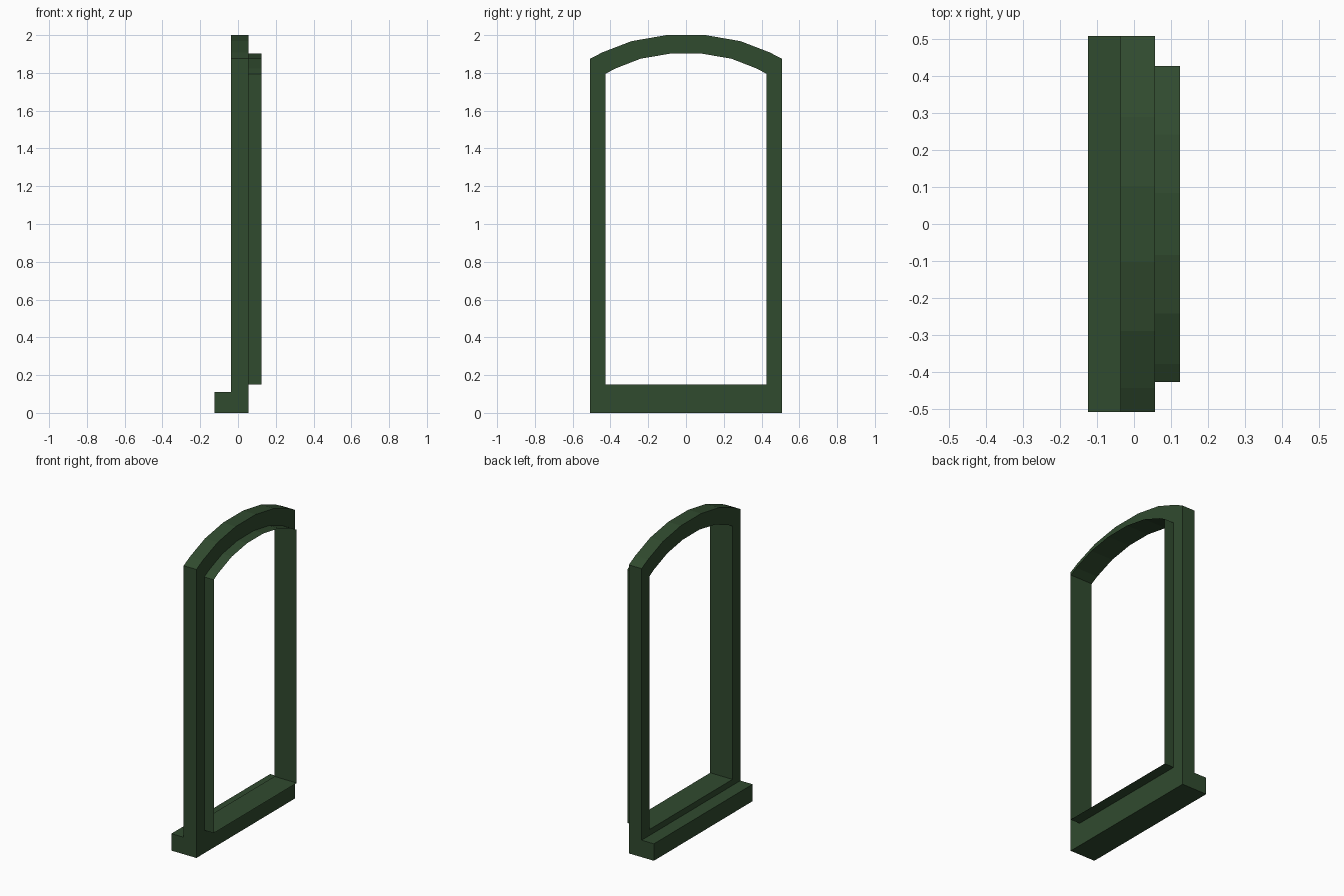
import bpy, bmesh

if "Cube" in bpy.data.objects:
    bpy.data.objects.remove(bpy.data.objects["Cube"])

X_SILL, X_BACK, X_FRONT, X_LINER = -0.124, -0.036, 0.056, 0.124

green = bpy.data.materials.new("dark_green_paint")
green.diffuse_color = (0.030, 0.069, 0.028, 1)
green.use_nodes = True
green.node_tree.nodes["Principled BSDF"].inputs["Base Color"].default_value = green.diffuse_color


def make(name, build):
    bm = bmesh.new()
    build(bm)
    mesh = bpy.data.meshes.new(name)
    bm.to_mesh(mesh)
    bm.free()
    mesh.materials.append(green)
    obj = bpy.data.objects.new(name, mesh)
    bpy.context.collection.objects.link(obj)


def mirrored(half):
    # closed loop, from the +y side over the arch to the -y side
    return half + [(-y, z) for y, z in reversed(half)]


outer = mirrored([(0.507, 0), (0.507, 1.875), (0.442, 1.909), (0.288, 1.968), (0.103, 2.0)])
inner = mirrored([(0.426, 0.149), (0.426, 1.795), (0.377, 1.822), (0.241, 1.875), (0.084, 1.902)])


def ring(bm, loop, x):
    return [bm.verts.new((x, y, z)) for y, z in loop]


def bridge(bm, a, b):
    n = len(a)
    for i in range(n):
        j = (i + 1) % n
        bm.faces.new((a[i], a[j], b[j], b[i]))


# Arched frame with a flat front and back
def frame(bm):
    rings = [ring(bm, outer, X_FRONT), ring(bm, inner, X_FRONT),
             ring(bm, inner, X_BACK), ring(bm, outer, X_BACK)]
    for k in range(4):
        bridge(bm, rings[k], rings[(k + 1) % 4])
    bmesh.ops.recalc_face_normals(bm, faces=bm.faces)


# Thin sheet continuing the opening walls forward, facing the opening
def liner(bm):
    bridge(bm, ring(bm, inner, X_LINER), ring(bm, inner, X_FRONT))


# Sill ledge along the bottom
def sill(bm):
    bmesh.ops.create_cube(bm, size=1)
    for v in bm.verts:
        v.co = (X_SILL if v.co.x < 0 else X_BACK,
                0.507 if v.co.y > 0 else -0.507,
                0.11 if v.co.z > 0 else 0)


make("arched_frame", frame)
make("opening_liner", liner)
make("sill", sill)
